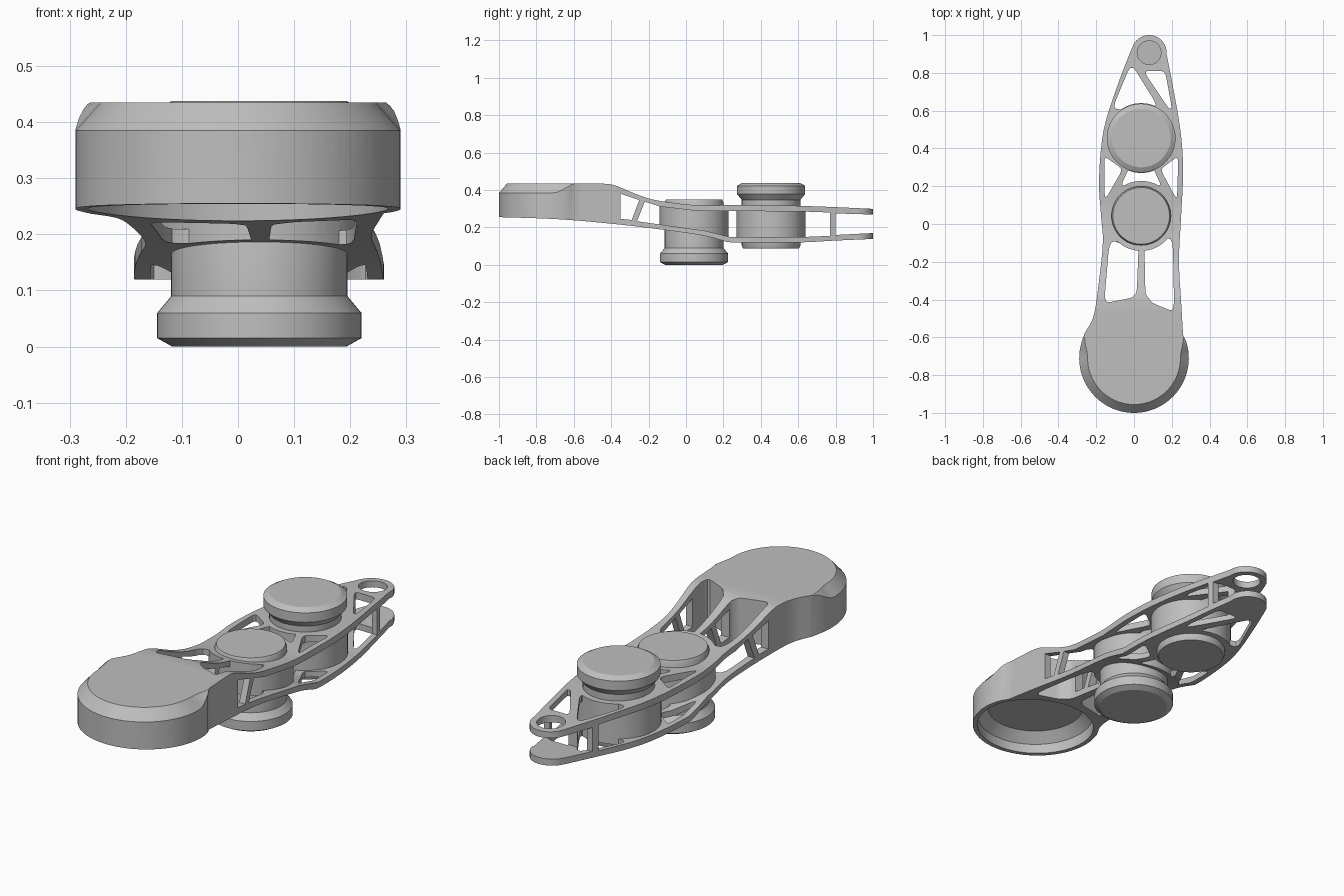
import bpy, bmesh, math
from mathutils import Vector

cube = bpy.data.objects.get("Cube")
if cube:
    bpy.data.objects.remove(cube)

grey = bpy.data.materials.new("plain_grey")
grey.use_nodes = True
grey.diffuse_color = (0.52, 0.52, 0.52, 1)
grey.node_tree.nodes["Principled BSDF"].inputs["Base Color"].default_value = (0.52, 0.52, 0.52, 1)


def finish(name, bm):
    bmesh.ops.recalc_face_normals(bm, faces=bm.faces)
    mesh = bpy.data.meshes.new(name)
    bm.to_mesh(mesh)
    bm.free()
    mesh.materials.append(grey)
    obj = bpy.data.objects.new(name, mesh)
    bpy.context.collection.objects.link(obj)
    return obj


def prism(name, points, low, high, sideways=False):
    """Extrude a flat outline along z, or along x when sideways."""
    bm = bmesh.new()
    place = (lambda p, d: (d, p[0], p[1])) if sideways else (lambda p, d: (p[0], p[1], d))
    face = bm.faces.new([bm.verts.new(place(p, low)) for p in points])
    out = bmesh.ops.extrude_face_region(bm, geom=[face])
    shift = Vector(place((0, 0), high - low))
    bmesh.ops.translate(bm, vec=shift, verts=[v for v in out["geom"] if isinstance(v, bmesh.types.BMVert)])
    return finish(name, bm)


def lathe(name, profile, x, y, sides=64):
    """Closed turned solid from (radius, height) points."""
    bm = bmesh.new()
    rings = [[bm.verts.new((x + r * math.cos(math.tau * i / sides), y + r * math.sin(math.tau * i / sides), z))
              for i in range(sides)] for r, z in profile]
    for a, b in zip(rings, rings[1:]):
        for i in range(sides):
            j = (i + 1) % sides
            bm.faces.new((a[i], a[j], b[j], b[i]))
    bm.faces.new(rings[0])
    bm.faces.new(rings[-1])
    return finish(name, bm)


def spline(points, steps=5):
    """Smooth curve through the points."""
    pts = [Vector(p) for p in points]
    pts = [2 * pts[0] - pts[1]] + pts + [2 * pts[-1] - pts[-2]]
    out = []
    for a, b, c, d in zip(pts, pts[1:], pts[2:], pts[3:]):
        for i in range(steps):
            t = i / steps
            out.append(0.5 * (2 * b + (c - a) * t + (2 * a - 5 * b + 4 * c - d) * t * t
                              + (3 * b - a - 3 * c + d) * t ** 3))
    return out + [pts[-2]]


def arc(x, y, r, start, end, n):
    angles = [math.radians(start + (end - start) * i / n) for i in range(n + 1)]
    return [Vector((x + r * math.cos(a), y + r * math.sin(a))) for a in angles]


def rounded(points, amount=0.18):
    """Round the corners of a hole outline."""
    out = []
    for i, p in enumerate(points):
        p, a, b = Vector(p), Vector(points[i - 1]), Vector(points[(i + 1) % len(points)])
        s, e = p.lerp(a, amount), p.lerp(b, amount)
        out += [s.lerp(p, t).lerp(p.lerp(e, t), t) for t in (0, 0.33, 0.67, 1)]
    return out


def boolean(obj, tool, mode="DIFFERENCE", keep=False):
    mod = obj.modifiers.new("cut", "BOOLEAN")
    mod.operation, mod.object, mod.solver = mode, tool, "EXACT"
    bpy.context.view_layer.objects.active = obj
    bpy.ops.object.modifier_apply(modifier=mod.name)
    if not keep:
        bpy.data.objects.remove(tool)


# Arm: plan outline trimmed by the side profile
right_edge = spline([(0.26, -0.59), (0.25, -0.42), (0.238, -0.19), (0.25, 0.05), (0.26, 0.29),
                     (0.245, 0.5), (0.2, 0.76), (0.172, 0.9)])
left_edge = spline([(-0.012, 0.93), (-0.085, 0.74), (-0.16, 0.5), (-0.185, 0.24), (-0.175, 0.05),
                    (-0.165, -0.1), (-0.19, -0.34), (-0.215, -0.49), (-0.262, -0.58)])
outline = arc(0, -0.71, 0.29, 158, 382, 48)[1:-1] + right_edge + arc(0.08, 0.907, 0.093, 5, 160, 20) + left_edge
arm = prism("arm", outline, -0.2, 0.7)

top = spline([(-0.45, 0.435), (-0.38, 0.425), (-0.25, 0.372), (-0.14, 0.342), (0.07, 0.318),
              (0.26, 0.32), (0.63, 0.315), (1.1, 0.295)])
under = spline([(1.1, 0.143), (0.8, 0.13), (0.6, 0.12), (0.25, 0.12)]) \
    + spline([(0.22, 0.122), (0.1, 0.155), (-0.14, 0.19), (-0.4, 0.22), (-0.7, 0.245), (-1.1, 0.258)])
boolean(arm, prism("side_profile", [(-1.1, 0.435)] + top + under, -0.5, 0.5, True), "INTERSECT")

# Round housings that every cut leaves standing
hub_x, hub_ys = 0.038, (0.043, 0.455)
housings = [lathe("housing_guard", [(0.185, -0.5), (0.185, 0.9)], hub_x, y) for y in hub_ys]

# Openings through the plates
plan_holes = [
    [(-0.015, 0.85), (-0.115, 0.61), (0.03, 0.6), (0.125, 0.625)],
    [(0.05, 0.81), (0.165, 0.81), (0.2, 0.615), (0.185, 0.61)],
    [(-0.158, 0.36), (-0.155, 0.14), (-0.14, 0.15), (-0.06, 0.29)],
    [(0.235, 0.36), (0.228, 0.14), (0.215, 0.15), (0.14, 0.29)],
    [(-0.025, 0.3), (0.1, 0.3), (0.145, 0.2), (-0.07, 0.2)],
    [(-0.13, -0.09), (-0.158, -0.42), (-0.01, -0.39), (0.015, -0.36), (0.025, -0.1)],
    [(0.055, -0.1), (0.06, -0.37), (0.1, -0.42), (0.213, -0.465), (0.205, -0.07)],
]
cutters = [prism("opening", rounded(h), -0.3, 0.8) for h in plan_holes]

# Side windows, the long gap between plates and the end fork
gap_top = [(-0.22, 0.338), (-0.14, 0.312), (0.07, 0.287), (0.26, 0.288), (0.63, 0.285), (0.77, 0.28)]
gap_under = [(0.77, 0.155), (0.6, 0.148), (0.24, 0.148), (0.1, 0.183), (-0.14, 0.216), (-0.262, 0.233)]
side_holes = [gap_top + gap_under,
              [(-0.35, 0.38), (-0.25, 0.347), (-0.29, 0.24), (-0.35, 0.246)],
              [(0.8, 0.275), (1.2, 0.263), (1.2, 0.18), (0.8, 0.16)]]
cutters += [prism("window", h, -0.5, 0.5, True) for h in side_holes]

for cutter in cutters:
    for housing in housings:
        boolean(cutter, housing, keep=True)
    boolean(arm, cutter)
for housing in housings:
    bpy.data.objects.remove(housing)

# Eye in the upper fork plate and hollow under the round head
boolean(arm, lathe("eye_bore", [(0.063, 0.22), (0.063, 0.5)], 0.08, 0.907, 40))
boolean(arm, lathe("head_hollow", [(0.268, 0.1), (0.268, 0.30), (0.222, 0.345)], 0, -0.71))

# Chamfer around the head that fades out towards the neck
bm = bmesh.new()
loops = []
count = 60
for i in range(count + 1):
    degrees = -225 + 270 * i / count
    fade = max(0, 1 - min(i, count - i) / 10)
    fade = fade * fade * (3 - 2 * fade)
    inner, low = 0.245 + 0.075 * fade, 0.385 + 0.053 * fade
    a = math.radians(degrees)
    section = [(inner, 0.436), (inner + 0.045, low), (0.45, low), (0.45, 0.5), (inner, 0.5)]
    loops.append([bm.verts.new((r * math.cos(a), -0.71 + r * math.sin(a), z)) for r, z in section])
for a, b in zip(loops, loops[1:]):
    for k in range(len(a)):
        m = (k + 1) % len(a)
        bm.faces.new((a[k], a[m], b[m], b[k]))
bm.faces.new(loops[0])
bm.faces.new(loops[-1])
boolean(arm, finish("head_chamfer", bm))

# Two identical capped rollers, one upside down
roller = [(0.155, 0), (0.182, 0.015), (0.182, 0.06), (0.157, 0.09), (0.157, 0.335), (0.15, 0.35)]
lower_roller = lathe("lower_roller", roller, hub_x, hub_ys[0])
upper_roller = lathe("upper_roller", [(r, 0.438 - z) for r, z in roller], hub_x, hub_ys[1])

for obj in (arm, lower_roller, upper_roller):
    bpy.ops.object.select_all(action="DESELECT")
    obj.select_set(True)
    bpy.context.view_layer.objects.active = obj
    bpy.ops.object.shade_smooth_by_angle(angle=math.radians(25))
